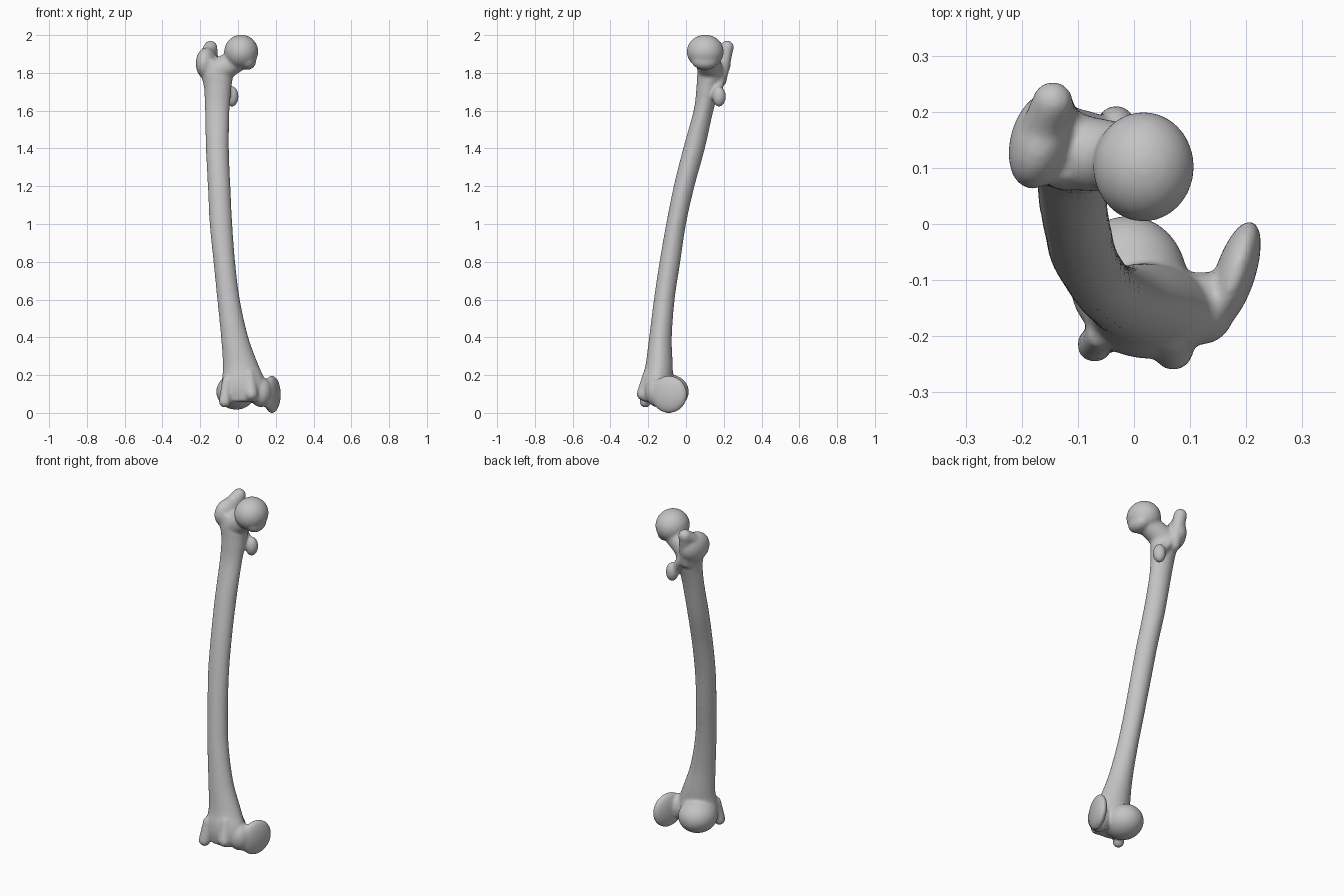
import bpy
import bmesh
import math
from mathutils import Vector, Matrix, Euler

default = bpy.data.objects.get("Cube")
if default:
    bpy.data.objects.remove(default, do_unlink=True)

bm = bmesh.new()


def ellipsoid(center, radii, turn=(0, 0, 0)):
    """Closed ball stretched by radii and turned by degrees."""
    rot = Euler([math.radians(a) for a in turn]).to_matrix().to_4x4()
    mat = Matrix.Translation(center) @ rot @ Matrix.Diagonal((*radii, 1))
    bmesh.ops.create_icosphere(bm, subdivisions=4, radius=1, matrix=mat)


def capsule(start, end, r_start, r_end):
    """Tapered rod with round ends."""
    a, b = Vector(start), Vector(end)
    axis = b - a
    mat = Matrix.Translation((a + b) / 2) @ axis.to_track_quat('Z', 'Y').to_matrix().to_4x4()
    bmesh.ops.create_cone(bm, cap_ends=True, segments=32, radius1=r_start,
                          radius2=r_end, depth=axis.length, matrix=mat)
    ellipsoid(a, (r_start,) * 3)
    ellipsoid(b, (r_end,) * 3)


def catmull(p0, p1, p2, p3, t):
    return [b + t * (c - a) / 2 + t * t * (a - 2.5 * b + 2 * c - d / 2)
            + t ** 3 * (1.5 * (b - c) + (d - a) / 2)
            for a, b, c, d in zip(p0, p1, p2, p3)]


def loft(sections, sides=40, steps=6):
    """Skin rounded sections given as z, x min, x max, y min, y max."""
    rows = []
    last = len(sections) - 1
    for i in range(last):
        four = [sections[min(max(i + k, 0), last)] for k in (-1, 0, 1, 2)]
        rows += [catmull(*four, s / steps) for s in range(steps)]
    rows.append(sections[last])
    rings = []
    for z, x0, x1, y0, y1 in rows:
        ring = []
        for s in range(sides):
            a = math.tau * s / sides
            pinch = 1 - 0.12 * max(0, math.sin(a))  # ridge along the back
            ring.append(bm.verts.new(((x0 + x1) / 2 + (x1 - x0) / 2 * math.cos(a) * pinch,
                                      (y0 + y1) / 2 + (y1 - y0) / 2 * math.sin(a), z)))
        rings.append(ring)
    for low, high in zip(rings, rings[1:]):
        for s in range(sides):
            n = (s + 1) % sides
            bm.faces.new((low[s], low[n], high[n], high[s]))
    bm.faces.new(rings[0][::-1])
    bm.faces.new(rings[-1])


# Shaft, bowed forward and flared at both ends
loft([
    (.06, -.07, .13, -.23, -.09),
    (.12, -.09, .15, -.24, -.07),
    (.18, -.085, .14, -.235, -.07),
    (.25, -.08, .11, -.215, -.07),
    (.4, -.09, .055, -.195, -.075),
    (.6, -.11, .01, -.17, -.06),
    (.8, -.13, -.015, -.14, -.03),
    (1, -.15, -.03, -.105, 0),
    (1.2, -.16, -.04, -.065, .045),
    (1.4, -.17, -.048, -.015, .1),
    (1.6, -.175, -.045, .04, .145),
    (1.72, -.18, -.035, .055, .18),
    (1.8, -.2, -.03, .06, .2),
    (1.87, -.215, -.08, .075, .2),
])

# Ball head with its lower lip, and the neck
ellipsoid((.017, .102, 1.912), (.09, .098, .09))
ellipsoid((.05, .1, 1.862), (.046, .07, .046))
capsule((-.12, .13, 1.8), (0, .115, 1.87), .07, .06)

# Greater trochanter with its crest and rear wall
ellipsoid((-.165, .15, 1.85), (.055, .09, .085), (0, 0, -17))
capsule((-.18, .13, 1.87), (-.145, .218, 1.935), .038, .036)
capsule((-.145, .215, 1.93), (-.13, .18, 1.76), .036, .035)

# Lesser trochanter and the ridge leading to it
capsule((-.13, .19, 1.8), (-.04, .165, 1.69), .025, .025)
ellipsoid((-.032, .175, 1.675), (.035, .036, .055))

# Lateral condyle and front lips of the knee groove
ellipsoid((-.01, -.1, .112), (.105, .115, .095))
capsule((-.07, -.215, .06), (-.06, -.2, .17), .032, .025)
capsule((.07, -.225, .1), (.06, -.2, .2), .036, .03)

# Medial condyle and its link to the body
ellipsoid((.18, -.09, .098), (.036, .1, .1), (0, 0, -18))
ellipsoid((.12, -.15, .11), (.06, .065, .08))

mesh = bpy.data.meshes.new("thigh_bone")
bm.to_mesh(mesh)
bm.free()
bone = bpy.data.objects.new("thigh_bone", mesh)
bpy.context.collection.objects.link(bone)

# Fuse the parts into one smooth surface
fuse = bone.modifiers.new("fuse", 'REMESH')
fuse.mode = 'VOXEL'
fuse.voxel_size = 0.008
fuse.use_smooth_shade = True
soften = bone.modifiers.new("soften", 'SMOOTH')
soften.factor = 0.5
soften.iterations = 8

# Plain bone grey
grey = bpy.data.materials.new("bone_grey")
grey.use_nodes = True
color = (.55, .55, .55, 1)
grey.diffuse_color = color
grey.node_tree.nodes["Principled BSDF"].inputs["Base Color"].default_value = color
mesh.materials.append(grey)
for poly in mesh.polygons:
    poly.use_smooth = True
